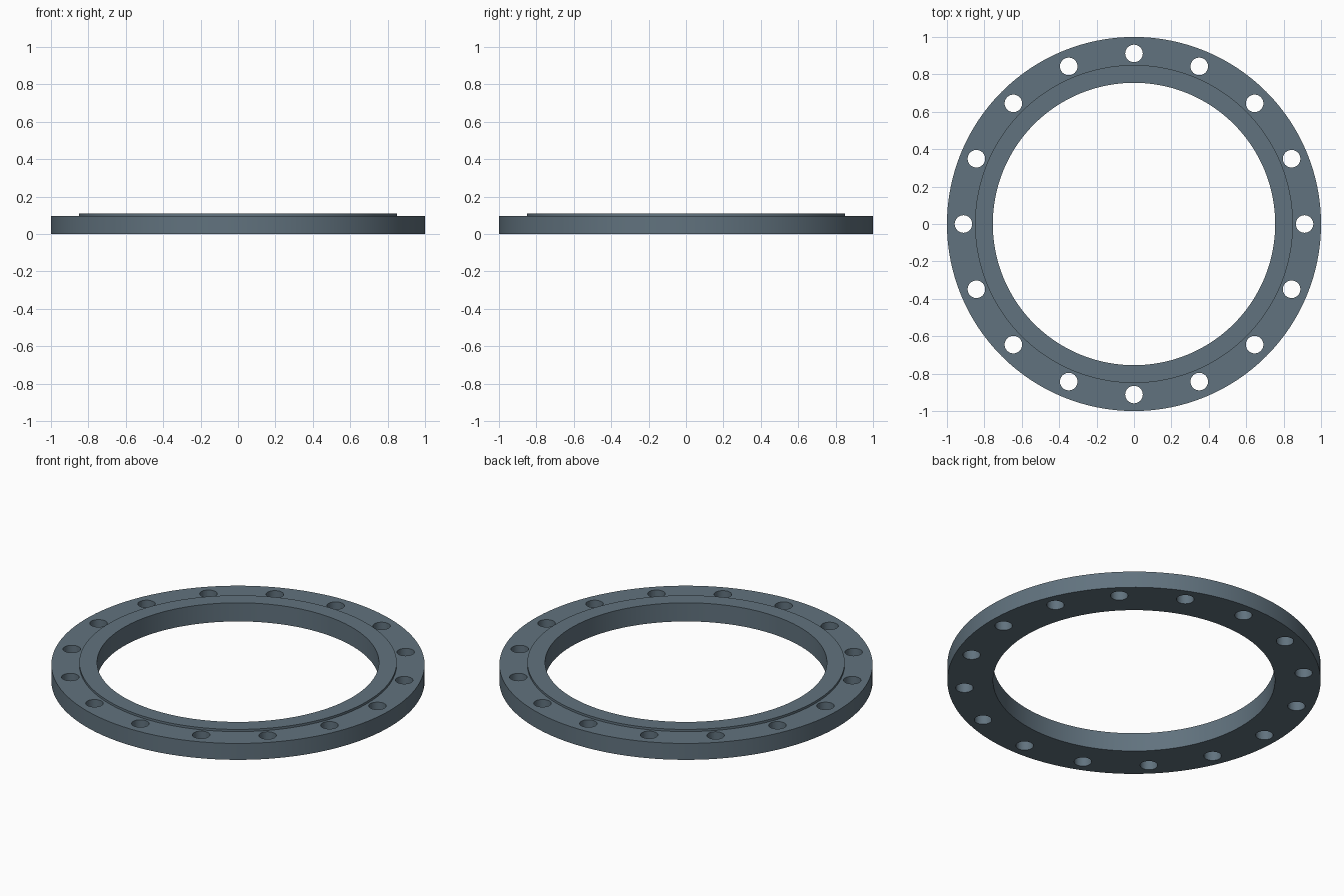
import bpy, bmesh
from math import radians, pi, sin, cos
from mathutils import Matrix

if "Cube" in bpy.data.objects:
    bpy.data.objects.remove(bpy.data.objects["Cube"])

R_OUT, R_RAISED, R_BORE = 1.0, 0.85, 0.755
H_RING, H_RAISED = 0.097, 0.11
BOLTS, R_BOLT_CIRCLE, R_HOLE = 16, 0.912, 0.047


def make_object(name, bm):
    bmesh.ops.recalc_face_normals(bm, faces=bm.faces)
    mesh = bpy.data.meshes.new(name)
    bm.to_mesh(mesh)
    bm.free()
    obj = bpy.data.objects.new(name, mesh)
    bpy.context.collection.objects.link(obj)
    return obj


# Flange ring: stepped cross-section spun around z
profile = [(R_BORE, 0), (R_OUT, 0), (R_OUT, H_RING),
           (R_RAISED, H_RING), (R_RAISED, H_RAISED), (R_BORE, H_RAISED)]
bm = bmesh.new()
verts = [bm.verts.new((r, 0, z)) for r, z in profile]
edges = [bm.edges.new((verts[i], verts[i - 1])) for i in range(len(verts))]
bmesh.ops.spin(bm, geom=verts + edges, cent=(0, 0, 0), axis=(0, 0, 1),
               angle=2 * pi, steps=128, use_merge=True)
bmesh.ops.remove_doubles(bm, verts=bm.verts, dist=1e-5)
flange = make_object("flange_ring", bm)

# Bolt hole cutters: all holes in one mesh
bm = bmesh.new()
for i in range(BOLTS):
    a = 2 * pi * i / BOLTS
    pos = (R_BOLT_CIRCLE * cos(a), R_BOLT_CIRCLE * sin(a), H_RING / 2)
    bmesh.ops.create_cone(bm, cap_ends=True, segments=32, radius1=R_HOLE,
                          radius2=R_HOLE, depth=0.3,
                          matrix=Matrix.Translation(pos))
cutter = make_object("bolt_hole_cutter", bm)
cutter.hide_render = True

# Drill the bolt circle
mod = flange.modifiers.new("bolt_holes", 'BOOLEAN')
mod.operation = 'DIFFERENCE'
mod.solver = 'EXACT'
mod.object = cutter
bpy.context.view_layer.objects.active = flange
flange.select_set(True)
bpy.ops.object.modifier_apply(modifier=mod.name)
bpy.data.objects.remove(cutter)

# Smooth round walls, sharp rims
bpy.ops.object.shade_smooth_by_angle(angle=radians(30))

# Slate steel colour
mat = bpy.data.materials.new("slate_steel")
mat.diffuse_color = (0.12, 0.17, 0.21, 1)
mat.use_nodes = True
mat.node_tree.nodes["Principled BSDF"].inputs["Base Color"].default_value = mat.diffuse_color
flange.data.materials.clear()
flange.data.materials.append(mat)
